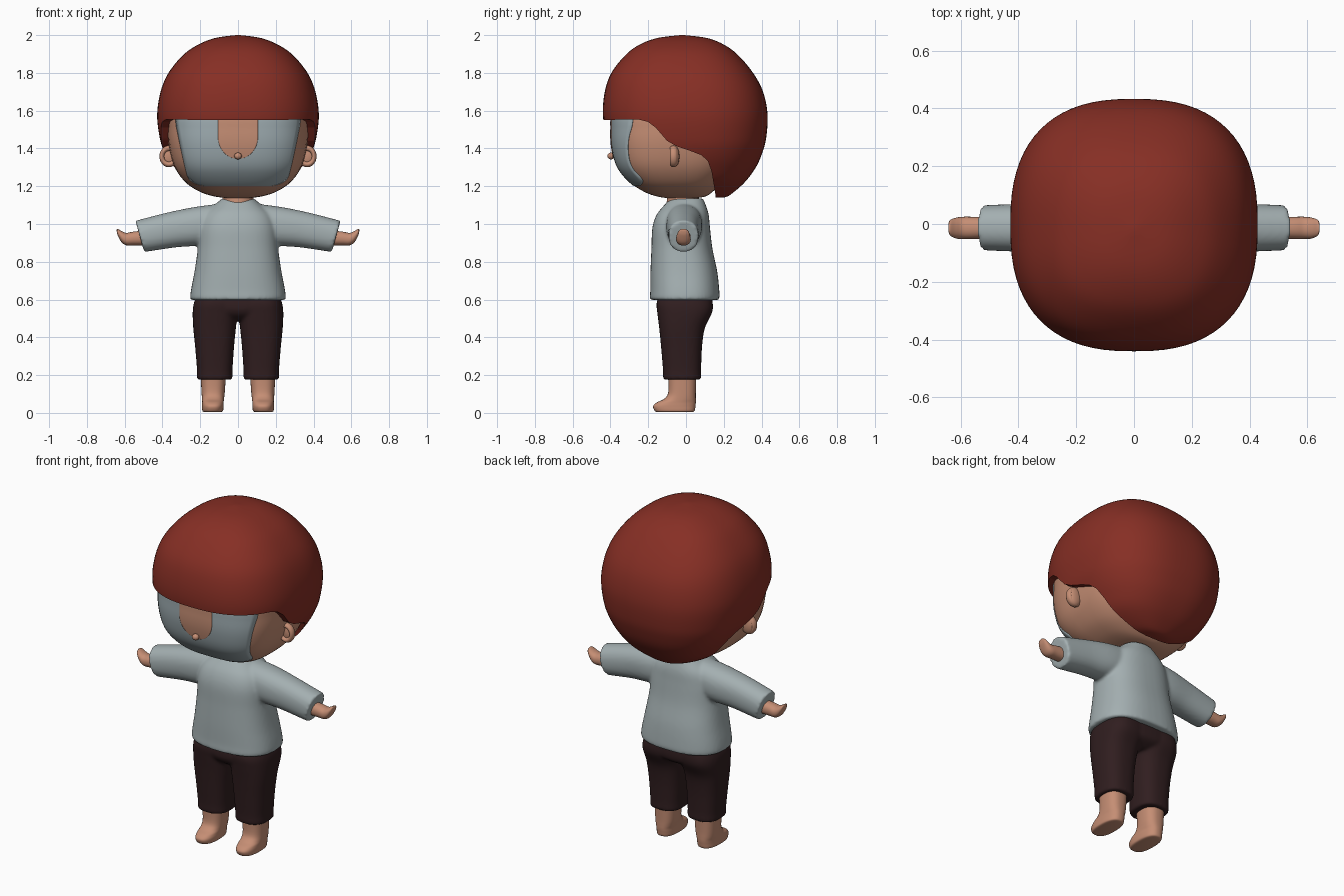
import bpy, bmesh, math
from mathutils import Vector

if "Cube" in bpy.data.objects:
    bpy.data.objects.remove(bpy.data.objects["Cube"])


def material(name, rgb):
    mat = bpy.data.materials.new(name)
    mat.use_nodes = True
    mat.diffuse_color = (*rgb, 1)
    mat.node_tree.nodes["Principled BSDF"].inputs["Base Color"].default_value = (*rgb, 1)
    return mat


HAIR = material("auburn", (0.24, 0.028, 0.018))
SKIN = material("skin", (0.56, 0.27, 0.175))
SHIRT = material("pale grey", (0.37, 0.43, 0.44))
MASK = material("blue grey", (0.34, 0.41, 0.435))
PANTS = material("dark brown", (0.03, 0.013, 0.014))


def activate(obj):
    bpy.ops.object.select_all(action='DESELECT')
    obj.select_set(True)
    bpy.context.view_layer.objects.active = obj


def smooth(obj, angle=50):
    activate(obj)
    bpy.ops.object.shade_smooth_by_angle(angle=math.radians(angle))


def make(name, verts, faces, mat):
    mesh = bpy.data.meshes.new(name)
    mesh.from_pydata(verts, [], faces)
    bm = bmesh.new()
    bm.from_mesh(mesh)
    bmesh.ops.recalc_face_normals(bm, faces=bm.faces)
    bm.to_mesh(mesh)
    bm.free()
    mesh.materials.append(mat)
    obj = bpy.data.objects.new(name, mesh)
    bpy.context.collection.objects.link(obj)
    return obj


def dense(rings, steps=5):
    """Catmull-Rom interpolation between the key rings."""
    keys = [Vector(r) for r in rings]
    keys = [keys[0]] + keys + [keys[-1]]
    out = []
    for a, b, c, d in zip(keys, keys[1:], keys[2:], keys[3:]):
        for i in range(steps):
            t = i / steps
            out.append(b + t * ((c - a) + t * ((2 * a - 5 * b + 4 * c - d)
                       + t * (3 * b - a - 3 * c + d))) / 2)
    return out + [keys[-1]]


def sym(rings):
    """(height, half width, front, back) to full ring limits."""
    return [(h, -r, r, f, b) for h, r, f, b in rings]


def loft(name, rings, mat, n=2.5, axis='z', side=1, slant=0, count=48):
    """Superellipse rings (height, a0, a1, b0, b1) skinned along an axis."""
    verts, faces = [], []
    levels = dense(rings)
    for h, a0, a1, b0, b1 in levels:
        for k in range(count):
            ang = 2 * math.pi * k / count
            c, s = math.cos(ang), math.sin(ang)
            da = math.copysign(abs(c) ** (2 / n), c) * (a1 - a0) / 2
            a = (a0 + a1) / 2 + da
            b = (b0 + b1) / 2 + math.copysign(abs(s) ** (2 / n), s) * (b1 - b0) / 2
            p = (a, b, h) if axis == 'z' else (h + slant * da, b, a)
            verts.append((p[0] * side, p[1], p[2]))
    for i in range(len(levels) - 1):
        for k in range(count):
            j = (k + 1) % count
            faces.append((i * count + k, i * count + j, (i + 1) * count + j, (i + 1) * count + k))
    last = (len(levels) - 1) * count
    faces += [tuple(range(count)), tuple(range(last, last + count))]
    obj = make(name, verts, faces, mat)
    smooth(obj)
    return obj


def fuse(name, parts):
    """Melt overlapping parts into one soft garment."""
    activate(parts[0])
    for p in parts:
        p.select_set(True)
    bpy.ops.object.join()
    obj = parts[0]
    obj.name = name
    rem = obj.modifiers.new("remesh", 'REMESH')
    rem.mode, rem.voxel_size = 'VOXEL', 0.009
    soft = obj.modifiers.new("soften", 'SMOOTH')
    soft.factor, soft.iterations = 0.5, 7
    for m in ("remesh", "soften"):
        bpy.ops.object.modifier_apply(modifier=m)
    smooth(obj, 80)
    return obj


# Head
HEAD = sym([(1.135, .03, -.08, .03), (1.145, .12, -.15, .1), (1.17, .2, -.22, .14),
            (1.22, .277, -.295, .19), (1.3, .335, -.36, .25), (1.4, .364, -.388, .29),
            (1.5, .372, -.393, .31), (1.6, .36, -.38, .3), (1.75, .26, -.28, .22)])
HEAD_N = 3
loft("head", HEAD, SKIN, HEAD_N)
HEAD_LEVELS = dense(HEAD)


def face_y(x, z):
    """Front surface of the head at x, z."""
    for lo, hi in zip(HEAD_LEVELS, HEAD_LEVELS[1:]):
        if lo[0] <= z <= hi[0]:
            r = lo.lerp(hi, (z - lo[0]) / (hi[0] - lo[0]))
            half = (r[4] - r[3]) / 2
            u = min(1, abs(x) / r[2])
            return r[3] + half - half * (1 - u ** HEAD_N) ** (1 / HEAD_N)


def face_plate(name, top, bottom, width, lift, mat, cols=32, rows=28):
    """Thin plate that follows the face; width is a function of height."""
    verts, faces = [], []
    for i in range(rows + 1):
        z = bottom + (top - bottom) * (1 - math.cos(math.pi / 2 * i / rows))
        for k in range(cols + 1):
            x = width(z) * (2 * k / cols - 1)
            verts.append((x, face_y(x, z) - lift, z))
    w = cols + 1
    for i in range(rows):
        for k in range(cols):
            faces.append((i * w + k, i * w + k + 1, (i + 1) * w + k + 1, (i + 1) * w + k))
    obj = make(name, verts, faces, mat)
    if obj.data.polygons[len(faces) // 2].normal.y > 0:
        obj.data.flip_normals()
    thick = obj.modifiers.new("thickness", 'SOLIDIFY')
    thick.thickness, thick.offset = lift + 0.001, -1
    smooth(obj)


def mask_width(z):
    corner = max(0, min(1, (1.26 - z) / 0.06))
    return (0.25 + 0.08 * min(1, (z - 1.2) / 0.33) ** 0.8) * (0.55 + 0.45 * (1 - corner ** 2.5) ** 0.4)


def notch_width(z):
    drop = max(0, min(1, (1.46 - z) / 0.115))
    return 0.105 * math.sqrt(1 - drop ** 2) + 0.0005


face_plate("face_panel", 1.58, 1.2, mask_width, 0.005, MASK)
face_plate("face_notch", 1.58, 1.345, notch_width, 0.008, SKIN)


def ball(name, loc, scale, mat):
    bpy.ops.mesh.primitive_uv_sphere_add(segments=24, ring_count=16, radius=1, location=loc)
    obj = bpy.context.object
    obj.name, obj.scale = name, scale
    obj.data.materials.append(mat)
    smooth(obj, 80)


ball("nose", (0, -.398, 1.36), (.02, .018, .018), SKIN)

# Hair, trimmed by a side profile
hair = loft("hair", sym([
    (1.14, .06, -.1, .2), (1.155, .16, -.2, .235), (1.22, .278, -.28, .31),
    (1.3, .345, -.35, .37), (1.38, .39, -.39, .405), (1.46, .415, -.42, .425),
    (1.58, .428, -.44, .432), (1.7, .41, -.43, .408), (1.8, .368, -.395, .355),
    (1.895, .29, -.32, .275), (1.95, .21, -.245, .2), (1.985, .12, -.15, .11),
    (2, .01, -.03, -.01)]), HAIR, 2.5, count=72)
trim = [(-.6, 1.55), (-.25, 1.553), (-.2, 1.54), (-.16, 1.51), (-.1, 1.44), (-.05, 1.412),
        (.02, 1.388), (.08, 1.365), (.115, 1.335), (.135, 1.28), (.155, 1.16), (.16, 1), (-.6, 1)]
m = len(trim)
cutter = make("hair_cutter", [(x, y, z) for x in (-1, 1) for y, z in trim],
              [tuple(range(m)), tuple(range(m, 2 * m))]
              + [(i, (i + 1) % m, (i + 1) % m + m, i + m) for i in range(m)], HAIR)
cutter.hide_render = True
activate(hair)
cut = hair.modifiers.new("trim", 'BOOLEAN')
cut.operation, cut.solver, cut.object = 'DIFFERENCE', 'EXACT', cutter
bpy.ops.object.modifier_apply(modifier="trim")
bpy.data.objects.remove(cutter)
smooth(hair, 35)

# Neck and shirt
loft("neck", sym([(1.0, .08, -.09, .07), (1.08, .085, -.105, .07), (1.2, .08, -.09, .07)]), SKIN, 2)
shirt = [loft("torso", sym([
    (.598, .23, -.17, .155), (.602, .252, -.19, .176), (.65, .249, -.189, .176),
    (.75, .23, -.188, .165), (.87, .213, -.183, .14), (.98, .205, -.178, .127),
    (1.05, .18, -.155, .12), (1.1, .125, -.115, .105), (1.135, .085, -.08, .09)]), SHIRT)]
for side in (1, -1):
    shirt.append(loft("sleeve", [
        (.05, .93, 1.11, -.1, .08), (.2, .89, 1.09, -.105, .085), (.35, .877, 1.06, -.098, .072),
        (.5, .855, 1.022, -.092, .066), (.518, .855, 1.018, -.092, .066),
        (.52, .87, 1.0, -.08, .055)], SHIRT, 2.3, 'x', side, .28))
fuse("shirt", shirt)

# Trousers
trousers = [loft("hips", sym([(.49, .05, -.1, .08), (.52, .17, -.14, .13), (.56, .228, -.155, .142),
                              (.63, .22, -.145, .135)]), PANTS)]
for side in (1, -1):
    trousers.append(loft("trouser_leg", [
        (.176, .045, .2, -.1, .06), (.18, .03, .216, -.12, .08), (.23, .029, .217, -.122, .08),
        (.35, .021, .227, -.132, .085), (.45, .011, .237, -.142, .1), (.53, .002, .24, -.152, .138),
        (.58, 0, .234, -.156, .142), (.63, 0, .215, -.14, .13)], PANTS, 2.6, 'z', side))
fuse("trousers", trousers)

# Hands, feet and ears
for side, tag in ((1, "left"), (-1, "right")):
    loft(tag + "_hand", [
        (.45, .888, .97, -.05, .025), (.55, .887, .96, -.052, .025), (.59, .887, .953, -.052, .025),
        (.615, .902, .962, -.05, .022), (.636, .938, .974, -.04, .014),
        (.642, .96, .972, -.025, 0)], SKIN, 2.2, 'x', side)
    loft(tag + "_foot", [
        (.004, .095, .175, -.15, .03), (.01, .08, .188, -.165, .045), (.035, .076, .19, -.174, .05),
        (.055, .076, .19, -.155, .052), (.075, .074, .191, -.115, .052), (.11, .07, .193, -.094, .052),
        (.2, .064, .198, -.095, .055)], SKIN, 2.5, 'z', side)
    ball(tag + "_ear", (side * .365, -.055, 1.358), (.042, .02, .052), SKIN)
    bpy.ops.mesh.primitive_torus_add(major_radius=.037, minor_radius=.013, major_segments=32,
                                     minor_segments=12, location=(side * .366, -.066, 1.358),
                                     rotation=(math.pi / 2, 0, 0))
    rim = bpy.context.object
    rim.name, rim.scale = tag + "_ear_rim", (1, 1.15, 1.5)
    rim.data.materials.append(SKIN)
    smooth(rim, 80)
